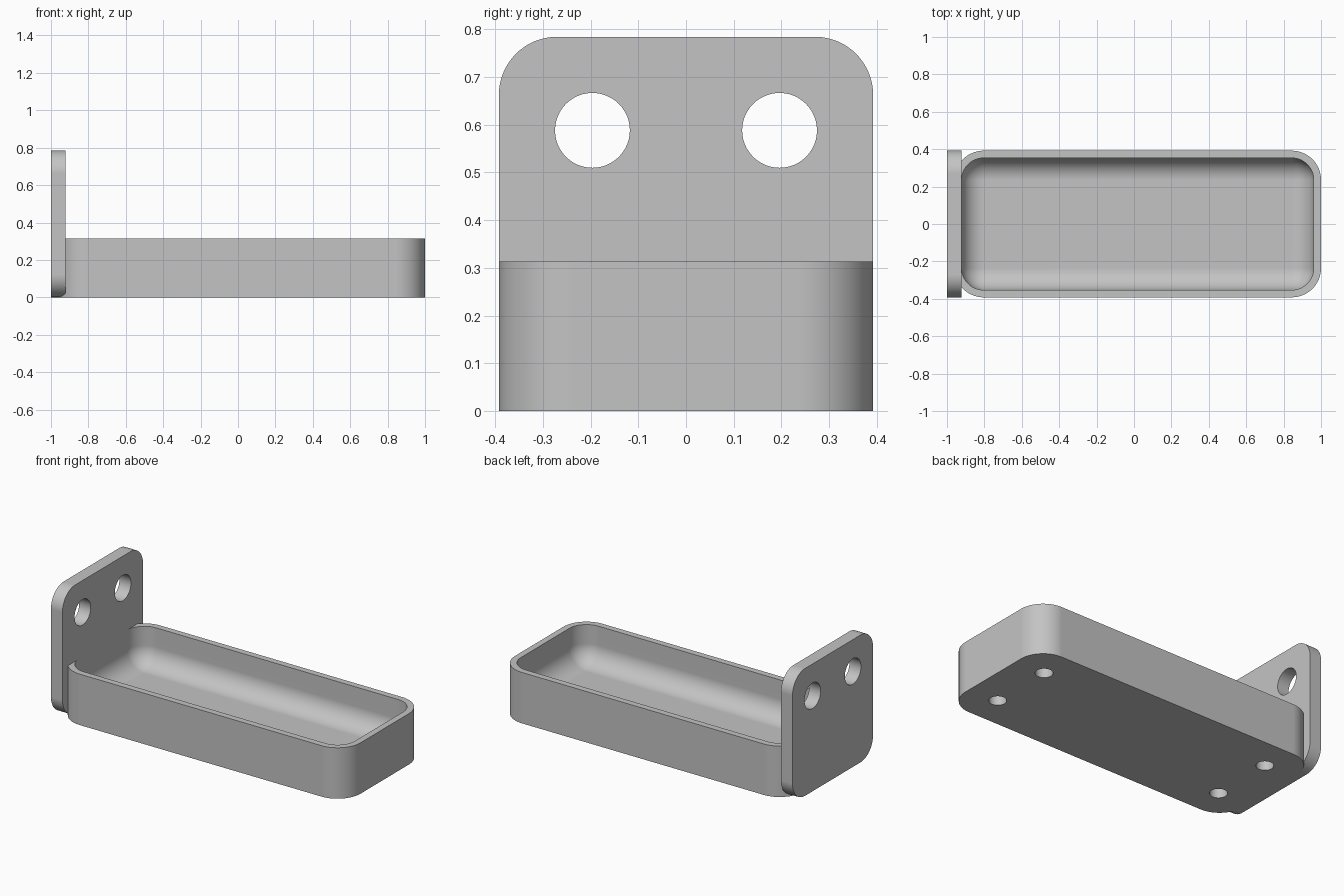
import bpy, bmesh, math
from mathutils import Vector, Matrix

cube = bpy.data.objects.get("Cube")
if cube:
    bpy.data.objects.remove(cube, do_unlink=True)

MM = 2 / 51                      # design unit: overall length is 51 units
GREY = (0.55, 0.55, 0.55, 1)
ARC = 16                         # segments per rounded corner

grey = bpy.data.materials.new("plain_grey")
grey.use_nodes = True
grey.diffuse_color = GREY
grey.node_tree.nodes["Principled BSDF"].inputs["Base Color"].default_value = GREY


def rounded_rect(length, width, radius, z):
    """Counter-clockwise ring of points, centred on the origin."""
    pts = []
    for k, (sx, sy) in enumerate([(1, 1), (-1, 1), (-1, -1), (1, -1)]):
        cx, cy = sx * (length / 2 - radius), sy * (width / 2 - radius)
        for i in range(ARC + 1):
            a = (k + i / ARC) * math.pi / 2
            pts.append(Vector((cx + radius * math.cos(a), cy + radius * math.sin(a), z)))
    return pts


def loft(name, rings, matrix):
    """Skin a stack of matching rings and cap both ends."""
    bm = bmesh.new()
    rows = [[bm.verts.new(p) for p in ring] for ring in rings]
    for low, high in zip(rows, rows[1:]):
        n = len(low)
        for i in range(n):
            j = (i + 1) % n
            bm.faces.new((low[i], low[j], high[j], high[i]))
    bm.faces.new(rows[0][::-1])
    bm.faces.new(rows[-1])
    bmesh.ops.remove_doubles(bm, verts=bm.verts, dist=1e-5)
    bmesh.ops.recalc_face_normals(bm, faces=bm.faces)
    bmesh.ops.transform(bm, matrix=matrix, verts=bm.verts)
    mesh = bpy.data.meshes.new(name)
    bm.to_mesh(mesh)
    bm.free()
    mesh.materials.append(grey)
    obj = bpy.data.objects.new(name, mesh)
    bpy.context.collection.objects.link(obj)
    return obj


def activate(obj):
    bpy.ops.object.select_all(action='DESELECT')
    obj.select_set(True)
    bpy.context.view_layer.objects.active = obj


def drill(obj, centres, radius, depth, axis):
    """Cut round holes, each cutter centred on the given point."""
    for c in centres:
        rot = (0, math.pi / 2, 0) if axis == 'X' else (0, 0, 0)
        bpy.ops.mesh.primitive_cylinder_add(vertices=48, radius=radius, depth=depth,
                                            location=c, rotation=rot)
        cutter = bpy.context.object
        cutter.hide_render = True
        cutter.data.materials.append(grey)
        activate(obj)
        mod = obj.modifiers.new("hole", 'BOOLEAN')
        mod.operation, mod.solver, mod.object = 'DIFFERENCE', 'EXACT', cutter
        bpy.ops.object.modifier_apply(modifier=mod.name)
        bpy.data.objects.remove(cutter, do_unlink=True)


def finish(obj):
    activate(obj)
    bpy.ops.object.shade_smooth_by_angle(angle=math.radians(30))
    mod = obj.modifiers.new("even_shading", 'WEIGHTED_NORMAL')
    mod.keep_sharp = True


# Tray: rounded box with a pocket whose floor blends into the walls
L, W, H, WALL, FLOOR, FILLET = 50 * MM, 20 * MM, 8 * MM, MM, 2 * MM, 3 * MM
rings = [rounded_rect(L, W, 4 * MM, 0), rounded_rect(L, W, 4 * MM, H)]
rings.append(rounded_rect(L - 2 * WALL, W - 2 * WALL, FILLET, H))
for i in range(ARC + 1):
    a = i / ARC * math.pi / 2
    inset = WALL + FILLET * (1 - math.cos(a))
    rings.append(rounded_rect(L - 2 * inset, W - 2 * inset, FILLET * math.cos(a),
                              FLOOR + FILLET * (1 - math.sin(a))))
TRAY_X = MM / 2
tray = loft("tray", rings, Matrix.Translation((TRAY_X, 0, 0)))

# Blind holes under the tray
drill(tray, [(TRAY_X + sx * 20 * MM, sy * 5 * MM, 0) for sx in (-1, 1) for sy in (-1, 1)],
      1.25 * MM, 3 * MM, 'Z')
finish(tray)

# Mounting plate: upright rounded square at the tray's end, with two screw holes
SIDE, THICK = 20 * MM, 2 * MM
upright = Matrix.Translation((-1, 0, SIDE / 2)) @ Matrix.Rotation(math.pi / 2, 4, 'Y')
plate = loft("mounting_plate", [rounded_rect(SIDE, SIDE, 3.1 * MM, z) for z in (0, THICK)], upright)
drill(plate, [(-1 + THICK / 2, s * 5 * MM, 15 * MM) for s in (-1, 1)], 2 * MM, 4 * MM, 'X')
finish(plate)
